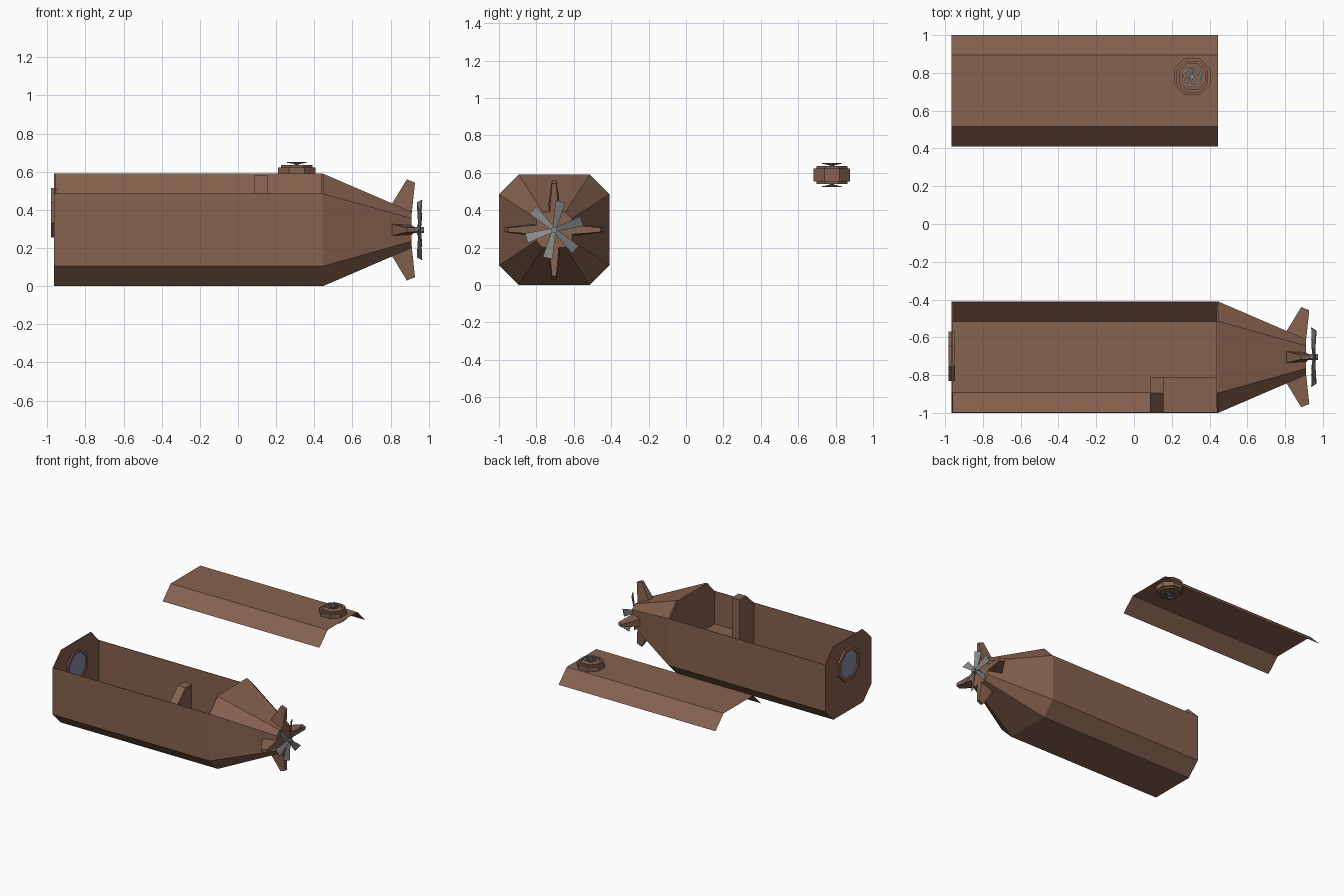
import bpy, bmesh, math
from mathutils import Matrix, Vector

if "Cube" in bpy.data.objects:
    bpy.data.objects.remove(bpy.data.objects["Cube"])


def material(name, col):
    m = bpy.data.materials.new(name)
    m.diffuse_color = (*col, 1)
    m.use_nodes = True
    m.node_tree.nodes["Principled BSDF"].inputs["Base Color"].default_value = m.diffuse_color
    return m


BROWN = material("brown_hull", (0.24, 0.122, 0.078))
GREY = material("grey_metal", (0.25, 0.25, 0.25))
GLASS = material("blue_grey_glass", (0.25, 0.26, 0.39))
CY, CZ = -0.705, 0.295          # hull axis
X0, X1, X2 = -0.965, 0.445, 0.91


def finish(name, bm, mat):
    bmesh.ops.recalc_face_normals(bm, faces=bm.faces)
    me = bpy.data.meshes.new(name)
    bm.to_mesh(me)
    bm.free()
    me.materials.append(mat)
    ob = bpy.data.objects.new(name, me)
    bpy.context.collection.objects.link(ob)
    return ob


def loft(bm, rings, closed=True, skip=(), cap0=True, cap1=True):
    """Skin a list of point rings; skip leaves out side panels."""
    vs = [[bm.verts.new(p) for p in r] for r in rings]
    n = len(vs[0])
    for a, b in zip(vs, vs[1:]):
        for i in range(n if closed else n - 1):
            if i not in skip:
                j = (i + 1) % n
                bm.faces.new((a[i], a[j], b[j], b[i]))
    if cap0:
        bm.faces.new(vs[0])
    if cap1:
        bm.faces.new(vs[-1])


def hull_ring(x, h, f):
    pts = [(f, h), (h, f), (h, -f), (f, -h), (-f, -h), (-h, -f), (-h, f), (-f, h)]
    return [(x, CY + y, CZ + z) for y, z in pts]


def tube(name, axis, centre, r_out, r_in, lo, hi, mat):
    """Octagonal ring (or solid when r_in is 0) with flats facing the axes."""
    bm = bmesh.new()

    def ring(r, t):
        out = []
        for i in range(8):
            a = math.radians(22.5 + 45 * i)
            u, v = [q * r / math.cos(math.pi / 8) for q in (math.cos(a), math.sin(a))]
            out.append((t, centre[0] + u, centre[1] + v) if axis == 'X'
                       else (centre[0] + u, centre[1] + v, t))
        return out
    if r_in:
        rs = [ring(r_out, lo), ring(r_out, hi), ring(r_in, hi), ring(r_in, lo), ring(r_out, lo)]
        loft(bm, rs, cap0=False, cap1=False)
        bmesh.ops.remove_doubles(bm, verts=bm.verts, dist=1e-5)
    else:
        loft(bm, [ring(r_out, lo), ring(r_out, hi)])
    return finish(name, bm, mat)


# open-topped hull tub with nose wall and rear bulkhead
bm = bmesh.new()
loft(bm, [hull_ring(X0, 0.295, 0.19), hull_ring(X1, 0.295, 0.19)], skip=(0, 6, 7))
tub = finish("hull_tub", bm, BROWN)
sol = tub.modifiers.new("thickness", 'SOLIDIFY')
sol.thickness = 0.008
sol.offset = -1

# tapered tail
bm = bmesh.new()
loft(bm, [hull_ring(X1, 0.295, 0.19), hull_ring(X2, 0.095, 0.06)], cap0=False)
finish("tail_cone", bm, BROWN)

# nose porthole
tube("porthole_rim", 'X', (-0.70, 0.385), 0.13, 0.105, -0.981, -0.947, BROWN)
tube("porthole_glass", 'X', (-0.70, 0.385), 0.107, 0, -0.969, -0.954, GLASS)

# inside: upright post and bench behind it
bm = bmesh.new()
prof = [(-0.995, 0.105), (-0.995, 0.485), (-0.895, 0.58), (-0.81, 0.58), (-0.81, 0.008), (-0.895, 0.008)]
loft(bm, [[(x, y, z) for y, z in prof] for x in (0.085, 0.155)])
finish("seat_back", bm, BROWN)
bm = bmesh.new()
prof = [(-0.995, 0.105), (-0.995, 0.22), (-0.81, 0.22), (-0.81, 0.008), (-0.895, 0.008)]
loft(bm, [[(x, y, z) for y, z in prof] for x in (0.155, 0.44)])
finish("bench", bm, BROWN)

# four tail fins
for k in range(4):
    bm = bmesh.new()
    # (x, radius, half thickness)
    out = [(0.80, 0.09, 0.034), (0.80, 0.125, 0.032), (0.885, 0.265, 0.012),
           (0.928, 0.248, 0.012), (0.91, 0.08, 0.026)]
    loft(bm, [[(x, s * t, r) for x, r, t in out] for s in (-1, 1)])
    bm.transform(Matrix.Translation((0, CY, CZ)) @ Matrix.Rotation(k * math.pi / 2, 4, 'X'))
    finish("tail_fin_%d" % (k + 1), bm, BROWN)

# propeller: hub and six pitched blades
tube("propeller_hub", 'X', (CY, CZ), 0.016, 0, 0.90, 0.975, GREY)
bm = bmesh.new()
for k in range(6):
    b = bmesh.new()
    loft(b, [[(d - 0.012 * s * w / 0.027, w * s, r)
              for r, w, s in ((0.0, 0.010, -1), (0.155, 0.027, -1), (0.155, 0.027, 1), (0.0, 0.010, 1))]
             for d in (-0.002, 0.002)])
    b.transform(Matrix.Translation((0.952, CY, CZ)) @ Matrix.Rotation(math.radians(60 * k - 13), 4, 'X'))
    tmp = bpy.data.meshes.new("tmp")
    b.to_mesh(tmp)
    b.free()
    bm.from_mesh(tmp)
    bpy.data.meshes.remove(tmp)
finish("propeller_blades", bm, GREY)

# detached roof lid, a thin folded sheet
bm = bmesh.new()
prof = [(0.41, 0.485), (0.515, 0.59), (0.895, 0.59), (1.0, 0.485)]
loft(bm, [[(x, y, z) for y, z in prof] for x in (X0, X1)], closed=False, cap0=False, cap1=False)
finish("roof_lid", bm, BROWN)

# hatch in the lid
HC = (0.308, 0.78)
tube("hatch_collar", 'Z', HC, 0.097, 0.075, 0.553, 0.622, BROWN)
tube("hatch_rim", 'Z', HC, 0.083, 0.068, 0.540, 0.636, BROWN)
tube("hatch_plate", 'Z', HC, 0.070, 0, 0.552, 0.624, BROWN)
tube("hatch_spindle", 'Z', HC, 0.010, 0, 0.528, 0.647, GREY)

# dished handwheels above and below the hatch
for name, zh, zr in (("upper", 0.640, 0.649), ("lower", 0.536, 0.526)):
    tube(name + "_wheel_rim", 'Z', HC, 0.052, 0.042, zr - 0.003, zr + 0.003, GREY)
    bm = bmesh.new()
    for k in range(6):
        a = math.radians(60 * k + 15)
        d, n = Vector((math.cos(a), math.sin(a), 0)), Vector((-math.sin(a), math.cos(a), 0))
        c = Vector((*HC, 0))
        ring = []
        for r, z in ((0.005, zh), (0.046, zr)):
            p = c + d * r
            ring.append([p + n * u + Vector((0, 0, z + v))
                         for u, v in ((-.005, -.002), (.005, -.002), (.005, .002), (-.005, .002))])
        loft(bm, ring)
    finish(name + "_wheel_spokes", bm, GREY)
